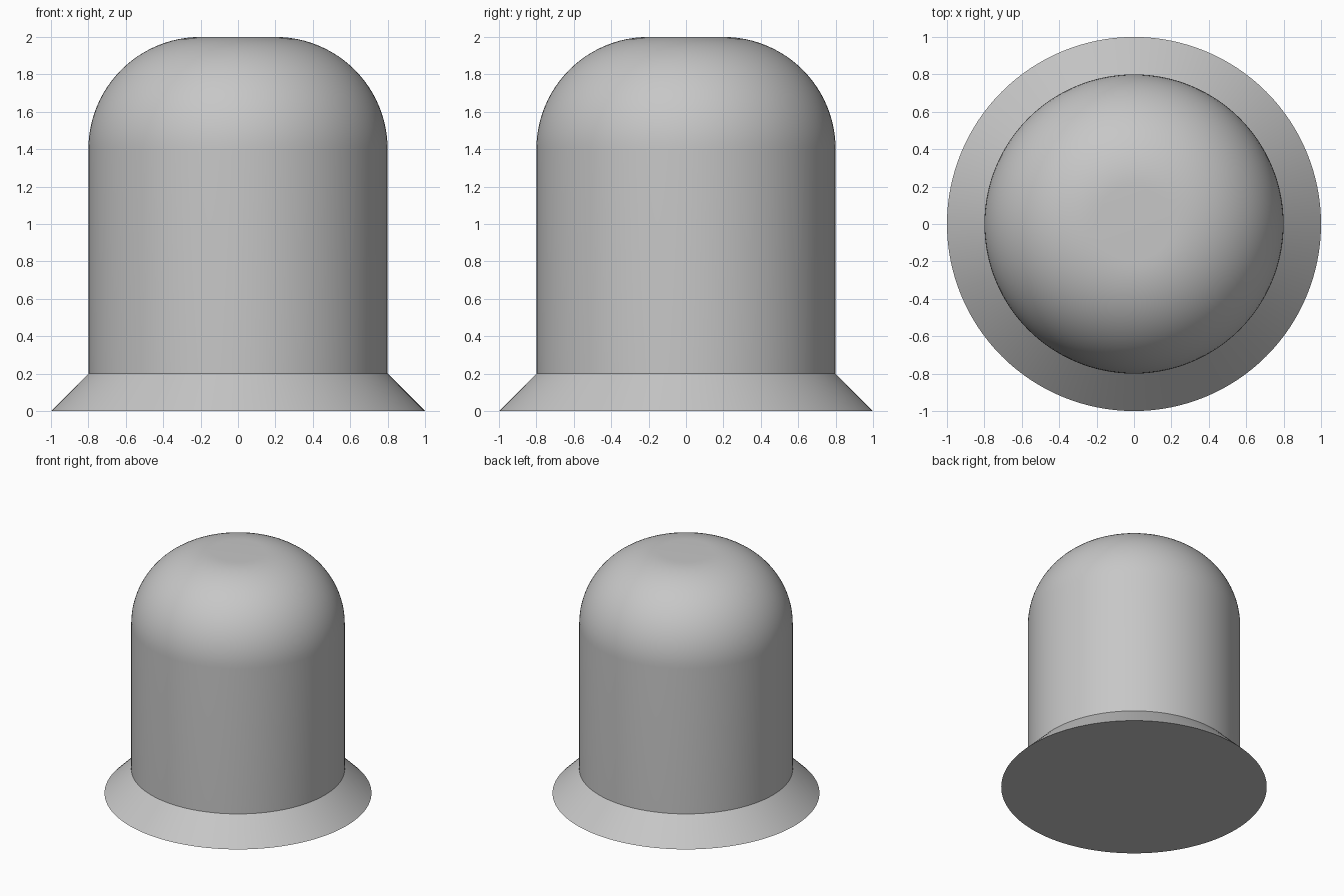
import bpy
import bmesh
from math import sin, cos, pi, radians

if "Cube" in bpy.data.objects:
    bpy.data.objects.remove(bpy.data.objects["Cube"], do_unlink=True)

SEGMENTS = 128
ARC_STEPS = 24
BODY_R, FLANGE_R = 0.8, 1.0
FLANGE_H, HEIGHT, ROUND_R = 0.2, 2.0, 0.6

grey = bpy.data.materials.new("plain grey")
grey.use_nodes = True
colour = (0.57, 0.57, 0.57, 1)
grey.diffuse_color = colour
grey.node_tree.nodes["Principled BSDF"].inputs["Base Color"].default_value = colour

# Half profile: base disc, sloped flange, straight wall
profile = [(0, 0), (FLANGE_R, 0), (BODY_R, FLANGE_H)]

# Rounded shoulder up to the flat top
for i in range(ARC_STEPS + 1):
    a = pi / 2 * i / ARC_STEPS
    profile.append((BODY_R - ROUND_R + ROUND_R * cos(a),
                    HEIGHT - ROUND_R + ROUND_R * sin(a)))
profile.append((0, HEIGHT))

# Turn the profile around the vertical axis
bm = bmesh.new()
verts = [bm.verts.new((r, 0, z)) for r, z in profile]
edges = [bm.edges.new(pair) for pair in zip(verts, verts[1:])]
bmesh.ops.spin(bm, geom=verts + edges, cent=(0, 0, 0), axis=(0, 0, 1),
               angle=2 * pi, steps=SEGMENTS, use_merge=False)
bmesh.ops.remove_doubles(bm, verts=bm.verts, dist=0.0001)
bmesh.ops.recalc_face_normals(bm, faces=bm.faces)

mesh = bpy.data.meshes.new("flanged_dome")
bm.to_mesh(mesh)
bm.free()
mesh.materials.append(grey)
dome = bpy.data.objects.new("flanged_dome", mesh)
bpy.context.collection.objects.link(dome)

# Smooth the turned surface, keeping the flange edges sharp
bpy.ops.object.select_all(action="DESELECT")
dome.select_set(True)
bpy.context.view_layer.objects.active = dome
bpy.ops.object.shade_smooth_by_angle(angle=radians(30))
